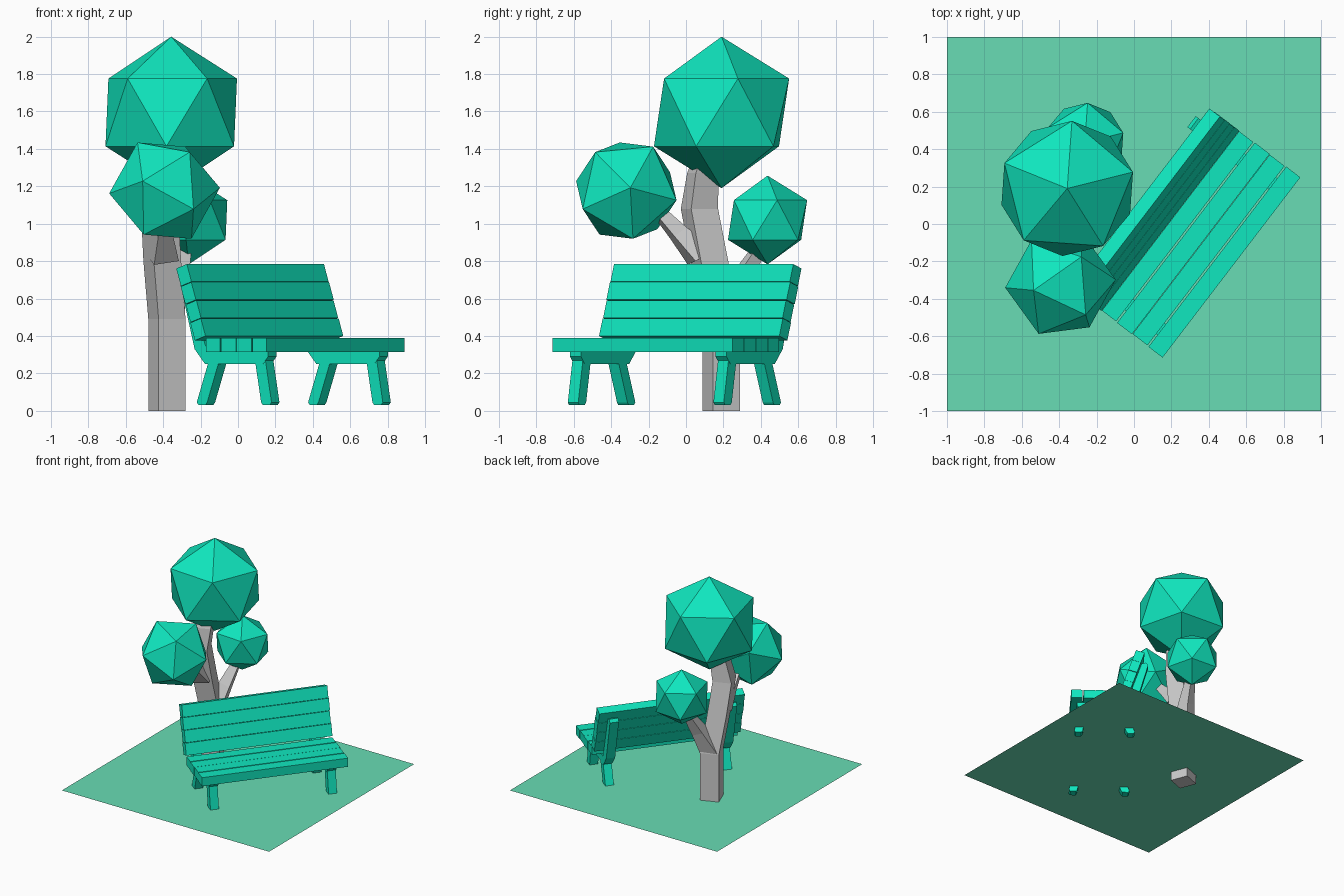
import bpy, bmesh, math
from mathutils import Vector, Matrix

if "Cube" in bpy.data.objects:
    bpy.data.objects.remove(bpy.data.objects["Cube"])


def material(name, color):
    m = bpy.data.materials.new(name)
    m.diffuse_color = color
    m.use_nodes = True
    m.node_tree.nodes["Principled BSDF"].inputs["Base Color"].default_value = m.diffuse_color
    return m


TEAL = material("teal", (0.005, 0.80, 0.52, 1))
GRASS = material("grass", (0.14, 0.72, 0.46, 1))


def finish(bm, name, mat=None, matrix=None):
    if matrix:
        bm.transform(matrix)
    bmesh.ops.recalc_face_normals(bm, faces=bm.faces)
    me = bpy.data.meshes.new(name)
    bm.to_mesh(me)
    bm.free()
    ob = bpy.data.objects.new(name, me)
    if mat:
        me.materials.append(mat)
    bpy.context.collection.objects.link(ob)
    return ob


# Ground sheet (trunk and feet poke slightly below it)
bm = bmesh.new()
bmesh.ops.create_grid(bm, x_segments=1, y_segments=1, size=1)
finish(bm, "ground", GRASS, Matrix.Translation((0, 0, 0.08)))


# Foliage: icosahedra, oriented by one vertex direction and a neighbouring one
def crown(name, center, radius, axis, neighbour):
    z = Vector(axis).normalized()
    x = Vector(neighbour)
    x = (x - z * x.dot(z)).normalized()
    y = z.cross(x)
    rot = Matrix((x, y, z)).transposed().to_4x4()
    bm = bmesh.new()
    bmesh.ops.create_icosphere(bm, subdivisions=1, radius=radius)
    finish(bm, name, TEAL, Matrix.Translation(center) @ rot)


turn = (math.cos(math.radians(14)), math.sin(math.radians(14)), 0)
crown("top_crown", (-0.357, 0.19, 1.595), 0.405, (0, 0, 1), turn)
crown("front_crown", (-0.393, -0.319, 1.177), 0.297,
      (0.293, 0.021, 0.015), (0.134, -0.166, 0.205))
crown("back_crown", (-0.263, 0.436, 1.02), 0.237, (0, 0, 1), turn)


# Trunk and branches: square rings lofted along a path of (center, side, ring normal)
def limb(name, sections):
    bm = bmesh.new()
    rings = []
    side = Vector((math.cos(math.radians(21)), math.sin(math.radians(21)), 0))
    for center, size, normal in sections:
        n = Vector(normal).normalized()
        a = (Vector((-side.y, side.x, 0)) if abs(n.z) > 0.99 else n.cross(side)).normalized()
        if abs(n.z) <= 0.99 and a.y < 0:
            a = -a
        b = a.cross(n).normalized()
        h = size / 2
        rings.append([bm.verts.new(Vector(center) + a * i * h + b * j * h)
                      for i, j in ((-1, -1), (1, -1), (1, 1), (-1, 1))])
    for r, s in zip(rings, rings[1:]):
        for k in range(4):
            bm.faces.new((r[k], r[(k + 1) % 4], s[(k + 1) % 4], s[k]))
    bm.faces.new(rings[0])
    bm.faces.new(rings[-1])
    finish(bm, name)


up = (0, 0, 1)
limb("trunk", [((-0.38, 0.188, 0), 0.154, up), ((-0.38, 0.188, 0.49), 0.154, up),
               ((-0.405, 0.125, 0.80), 0.156, up), ((-0.42, 0.072, 1.08), 0.154, up),
               ((-0.385, 0.09, 1.27), 0.13, up), ((-0.37, 0.13, 1.42), 0.10, up)])
limb("front_branch", [((-0.405, 0.09, 0.82), 0.14, (0, -0.5, 1)),
                      ((-0.40, -0.04, 0.95), 0.085, (0, -0.7, 1)),
                      ((-0.395, -0.16, 1.08), 0.055, (0, -0.8, 1))])
limb("back_branch", [((-0.38, 0.19, 0.49), 0.14, (0.2, 0.4, 1)),
                     ((-0.325, 0.29, 0.69), 0.095, (0.3, 0.6, 1)),
                     ((-0.28, 0.40, 0.88), 0.055, (0.2, 0.5, 1))])

# Bench space: x along the bench, y from the seat front to the back
BENCH = Matrix.Translation((0.521, -0.2325, 0)) @ Matrix.Rotation(math.radians(52.6), 4, 'Z')


def extrude_profile(name, profile, center, width):
    """Side profile of (depth, height) points extruded along the bench."""
    bm = bmesh.new()
    face = bm.faces.new([bm.verts.new((center - width / 2, y, z)) for y, z in profile])
    new = bmesh.ops.extrude_face_region(bm, geom=[face])["geom"]
    bmesh.ops.translate(bm, vec=(width, 0, 0),
                        verts=[g for g in new if isinstance(g, bmesh.types.BMVert)])
    finish(bm, name, TEAL, BENCH)


# Seat and leaning backrest, four slats each
LENGTH, THICK = 1.213, 0.075
lean = math.radians(18.4)
along = Vector((math.sin(lean), math.cos(lean)))
behind = Vector((math.cos(lean), -math.sin(lean)))
foot = Vector((0.411, 0.40))
for i, (a, b) in enumerate(((0, 0.095), (0.104, 0.204), (0.206, 0.306), (0.315, 0.41))):
    trim = 0.006 * (i % 2)
    extrude_profile(f"seat_slat_{i + 1}",
                    [(a, 0.315), (b, 0.315), (b, 0.39), (a, 0.39)], 0, LENGTH - trim)
for i in range(4):
    a, b = i * 0.102, i * 0.102 + 0.099
    pts = [foot + along * a, foot + along * b,
           foot + along * b + behind * THICK, foot + along * a + behind * THICK]
    extrude_profile(f"back_slat_{i + 1}", pts, 0, LENGTH - 0.006 * (i % 2))


# Leg frames: bar with back support, plus two splayed legs
def leg(foot_y, top_y, h=0.035):
    return [(foot_y - h + 0.012, 0.03), (foot_y + h - 0.012, 0.03), (foot_y + h, 0.045),
            (top_y + h, 0.27), (top_y - h, 0.27), (foot_y - h, 0.045)]


frame = [(0.05, 0.315), (0.05, 0.29), (0.085, 0.25), (0.475, 0.25), (0.545, 0.33),
         (0.643, 0.685), (0.625, 0.71), (0.59, 0.70), (0.477, 0.36), (0.455, 0.315)]
for side, x in (("left", -0.49), ("right", 0.49)):
    extrude_profile(f"{side}_frame", frame, x, 0.074)
    extrude_profile(f"{side}_front_leg", leg(0.064, 0.105), x, 0.07)
    extrude_profile(f"{side}_rear_leg", leg(0.497, 0.415), x, 0.07)
